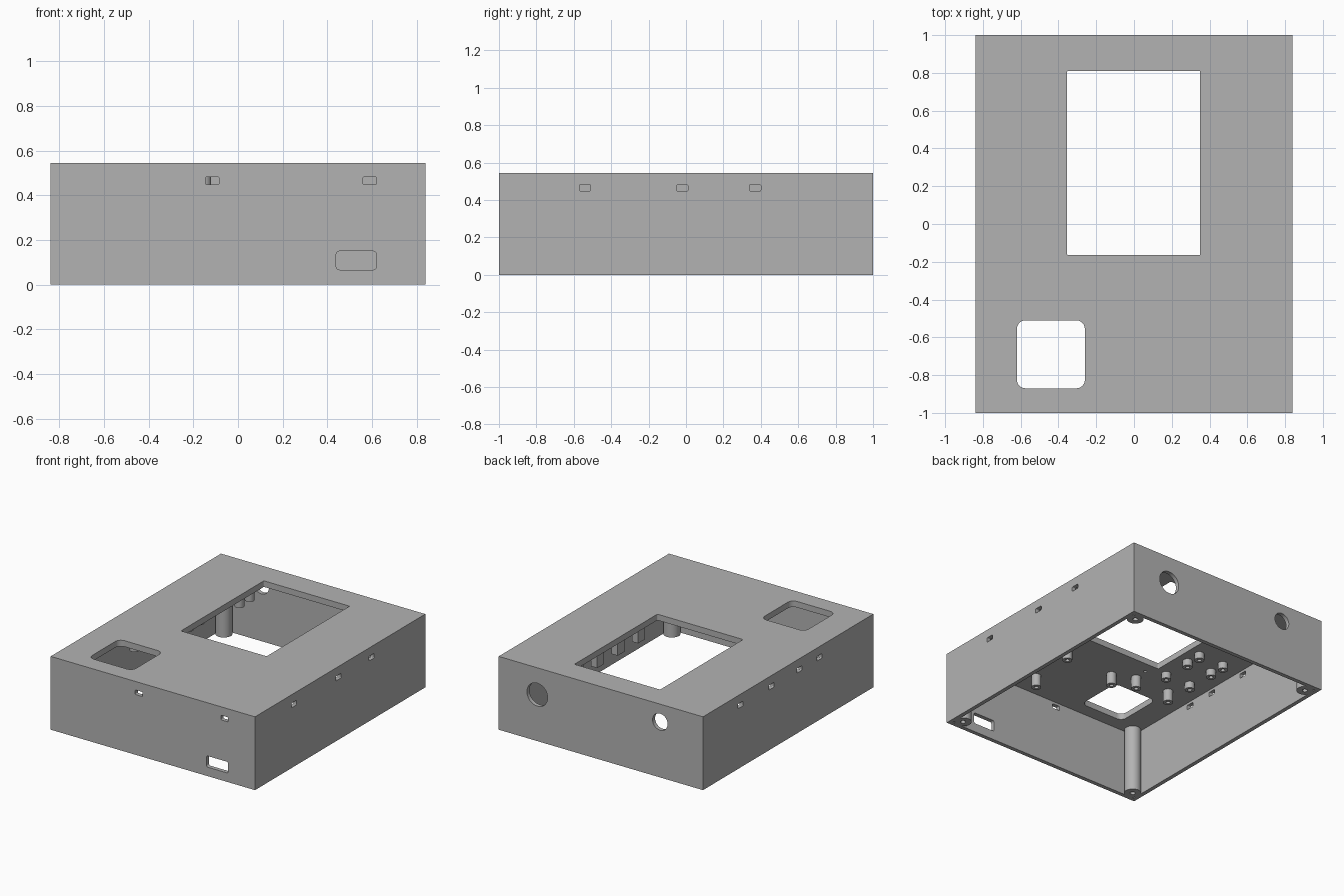
import bpy, bmesh, math
from mathutils import Vector

cube = bpy.data.objects.get("Cube")
if cube:
    bpy.data.objects.remove(cube, do_unlink=True)

HX, HY, H = 0.84, 1.0, 0.545      # half sizes and height
WALL, CEIL = 0.03, 0.5            # wall thickness, underside of the top

grey = bpy.data.materials.new("matte grey")
grey.use_nodes = True
colour = (0.45, 0.45, 0.45, 1)
grey.diffuse_color = colour
grey.node_tree.nodes["Principled BSDF"].inputs["Base Color"].default_value = colour


def finish(name, bm):
    bmesh.ops.remove_doubles(bm, verts=bm.verts, dist=1e-5)
    bmesh.ops.recalc_face_normals(bm, faces=bm.faces)
    mesh = bpy.data.meshes.new(name)
    bm.to_mesh(mesh)
    bm.free()
    mesh.materials.append(grey)
    obj = bpy.data.objects.new(name, mesh)
    bpy.context.collection.objects.link(obj)
    return obj


def prism(name, axis, u, v, w, h, r, d0, d1, segs=6):
    """Rounded rectangle centred on (u, v), extruded along an axis."""
    place = {"x": lambda a, b, d: (d, a, b),
             "y": lambda a, b, d: (a, d, b),
             "z": lambda a, b, d: (a, b, d)}[axis]
    outline = []
    for q, (sx, sy) in enumerate([(1, 1), (-1, 1), (-1, -1), (1, -1)]):
        for i in range(segs + 1 if r else 1):
            t = (q + i / segs) * math.pi / 2
            outline.append((u + sx * (w / 2 - r) + r * math.cos(t),
                            v + sy * (h / 2 - r) + r * math.sin(t)))
    # drop points that coincide with the one before
    outline = [p for i, p in enumerate(outline)
               if (Vector(p) - Vector(outline[i - 1])).length > 1e-5]
    bm = bmesh.new()
    face = bm.faces.new([bm.verts.new(place(a, b, d0)) for a, b in outline])
    ext = bmesh.ops.extrude_face_region(bm, geom=[face], use_keep_orig=True)
    top = [e for e in ext["geom"] if isinstance(e, bmesh.types.BMVert)]
    bmesh.ops.translate(bm, verts=top, vec=Vector(place(0, 0, d1 - d0)))
    return finish(name, bm)


def cut(target, cutter):
    mod = target.modifiers.new("cut", "BOOLEAN")
    mod.operation, mod.solver, mod.object = "DIFFERENCE", "EXACT", cutter
    bpy.context.view_layer.objects.active = target
    bpy.ops.object.modifier_apply(modifier=mod.name)
    bpy.data.objects.remove(cutter, do_unlink=True)


def smooth(obj):
    bpy.ops.object.select_all(action="DESELECT")
    obj.select_set(True)
    bpy.context.view_layer.objects.active = obj
    bpy.ops.object.shade_smooth_by_angle(angle=math.radians(30))


def post(name, x, y, tip, radius, bore, depth, n=24):
    """Round post hanging from the top with a blind screw hole in its tip."""
    bm = bmesh.new()
    rings = []
    for r, z in [(radius, CEIL + 0.01), (radius, tip), (bore, tip), (bore, tip + depth)]:
        rings.append([bm.verts.new((x + r * math.cos(i * math.tau / n),
                                    y + r * math.sin(i * math.tau / n), z))
                      for i in range(n)])
    for a, b in zip(rings, rings[1:]):
        for i in range(n):
            j = (i + 1) % n
            bm.faces.new((a[i], a[j], b[j], b[i]))
    bm.faces.new(rings[0])
    bm.faces.new(rings[-1])
    smooth(finish(name, bm))


# Open-bottomed housing
housing = prism("housing", "z", 0, 0, 2 * HX, 2 * HY, 0, 0, H)
cut(housing, prism("cavity", "z", 0, 0, 2 * (HX - WALL), 2 * (HY - WALL), 0, -0.1, CEIL))

# Openings in the top
cut(housing, prism("window", "z", -0.002, 0.323, 0.705, 0.975, 0.006, 0.4, 0.7))
cut(housing, prism("keypad", "z", -0.44, -0.69, 0.36, 0.36, 0.045, 0.4, 0.7))
cut(housing, prism("pinhole", "z", -0.31, -0.25, 0.024, 0.024, 0.012, 0.4, 0.52))

# Front port and small slots
cut(housing, prism("port", "y", 0.53, 0.108, 0.18, 0.083, 0.014, -1.1, -0.9))
SLOT = (0.06, 0.034, 0.006)
for x in (-0.115, 0.59):
    cut(housing, prism("slot", "y", x, 0.465, *SLOT, -1.1, -0.9))
for y in (-0.54, -0.02, 0.37):
    cut(housing, prism("slot", "x", y, 0.465, *SLOT, 0.75, 0.95))
for y in (-0.367, -0.133, 0.196, 0.56):
    cut(housing, prism("slot", "x", y, 0.465, *SLOT, -0.95, -0.75))

# Round holes in the back
for x, z, r in ((0.523, 0.345, 0.085), (-0.487, 0.413, 0.062)):
    cut(housing, prism("round_hole", "y", x, z, 2 * r, 2 * r, r, 0.9, 1.1, 10))
smooth(housing)

# Corner screw posts
for sx in (-1, 1):
    for sy in (-1, 1):
        post("corner_post", sx * 0.76, sy * 0.92, 0, 0.058, 0.018, 0.15)

# Long standoffs around the front half
for x, y in ((-0.154, -0.425), (-0.313, -0.35), (-0.603, -0.355),
             (0.224, -0.777), (0.30, -0.355)):
    post("long_standoff", x, y, 0.41, 0.034, 0.015, 0.06)

# Short standoffs in two columns beside the window
for x in (-0.44, -0.65):
    for y in (-0.18, 0.048, 0.174):
        post("short_standoff", x, y, 0.45, 0.034, 0.015, 0.03)
for y in (0.66, 0.78):
    post("rear_standoff", -0.45, y, 0.39, 0.034, 0.015, 0.06)

# Row of blocks along the other side of the window
for i in range(4):
    prism("window_block", "z", 0.405, -0.02 + 0.24 * i, 0.05, 0.08, 0, 0.39, CEIL + 0.01)
